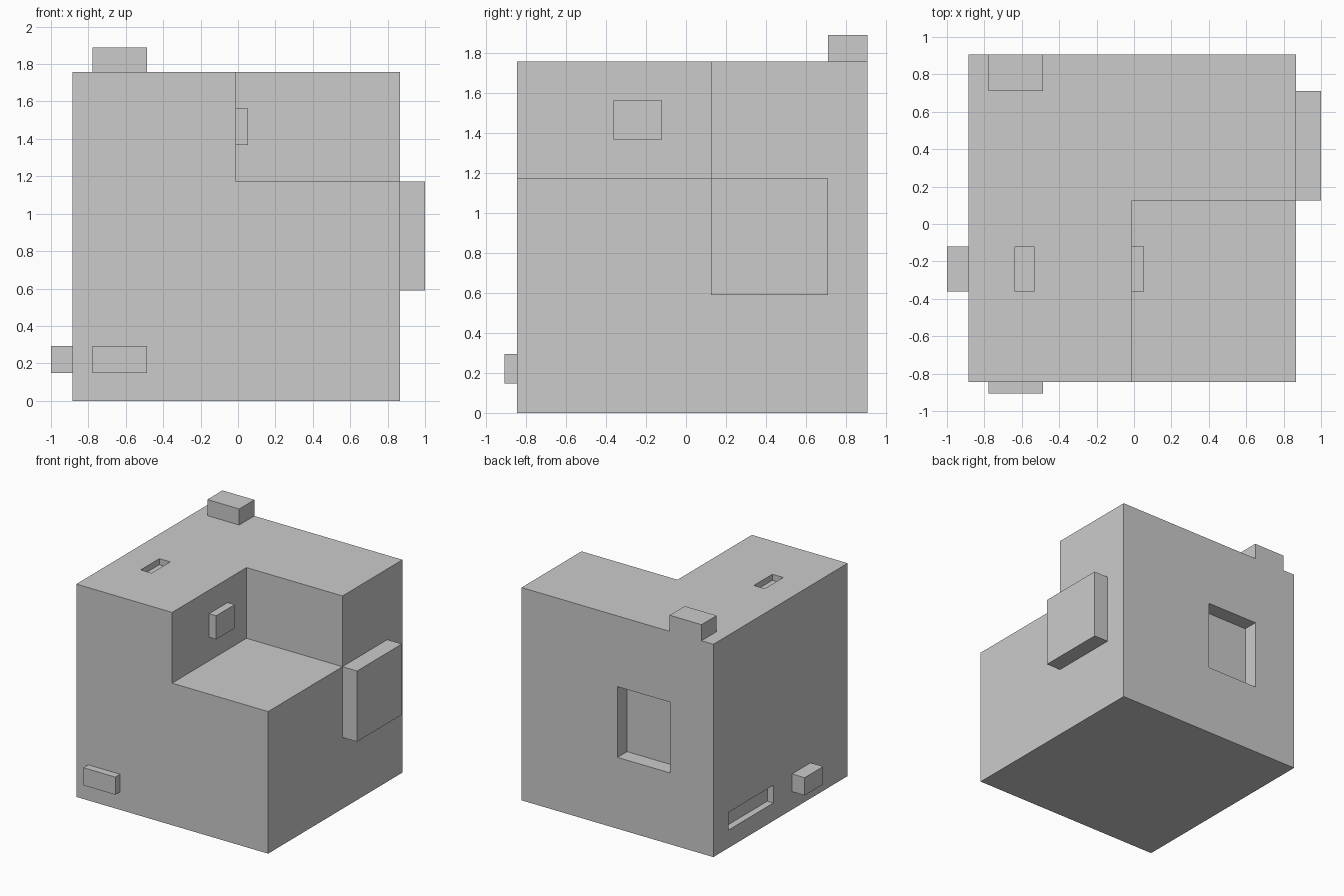
import bpy

if "Cube" in bpy.data.objects:
    bpy.data.objects.remove(bpy.data.objects["Cube"])


def box(name, x, y, z):
    """Axis-aligned box from (min, max) ranges."""
    bpy.ops.mesh.primitive_cube_add(size=1)
    ob = bpy.context.object
    ob.name = name
    for v in ob.data.vertices:
        for i, (lo, hi) in enumerate((x, y, z)):
            v.co[i] = hi if v.co[i] > 0 else lo
    return ob


# Main block faces and shared feature ranges
L, R, F, B, T = -0.885, 0.867, -0.845, 0.907, 1.757
NX, NY, NZ = -0.01, 0.125, 1.173      # corner step
SIDE_Y = (-0.362, -0.12)
KEY_X = (-0.777, -0.486)
LOW_Z = (0.148, 0.294)
WIDE_Y = (NY, 0.71)
MID_Z = (0.589, NZ)

body = box("block_body", (L, R), (F, B), (0, T))

# Corner step and the three shallow pockets
cutters = [
    box("step_cutter", (NX, R + 0.2), (F - 0.2, NY), (NZ, T + 0.2)),
    box("top_pocket_cutter", (-0.635, -0.535), SIDE_Y, (T - 0.05, T + 0.1)),
    box("back_pocket_cutter", (-0.488, NX), (B - 0.125, B + 0.1), MID_Z),
    box("left_pocket_cutter", (L - 0.1, L + 0.055), WIDE_Y, LOW_Z),
]
for c in cutters:
    m = body.modifiers.new(c.name, 'BOOLEAN')
    m.operation = 'DIFFERENCE'
    m.solver = 'EXACT'
    m.object = c
bpy.ops.object.select_all(action='DESELECT')
body.select_set(True)
bpy.context.view_layer.objects.active = body
for m in list(body.modifiers):
    bpy.ops.object.modifier_apply(modifier=m.name)
for c in cutters:
    bpy.data.objects.remove(c, do_unlink=True)

# Raised tabs
box("top_tab", KEY_X, (0.71, B), (T, 1.89))
box("right_tab", (R, 1.0), WIDE_Y, MID_Z)
box("left_tab", (-1.0, L), SIDE_Y, LOW_Z)
box("front_tab", KEY_X, (-0.907, F), LOW_Z)
box("step_tab", (NX, 0.054), SIDE_Y, (1.367, 1.562))
